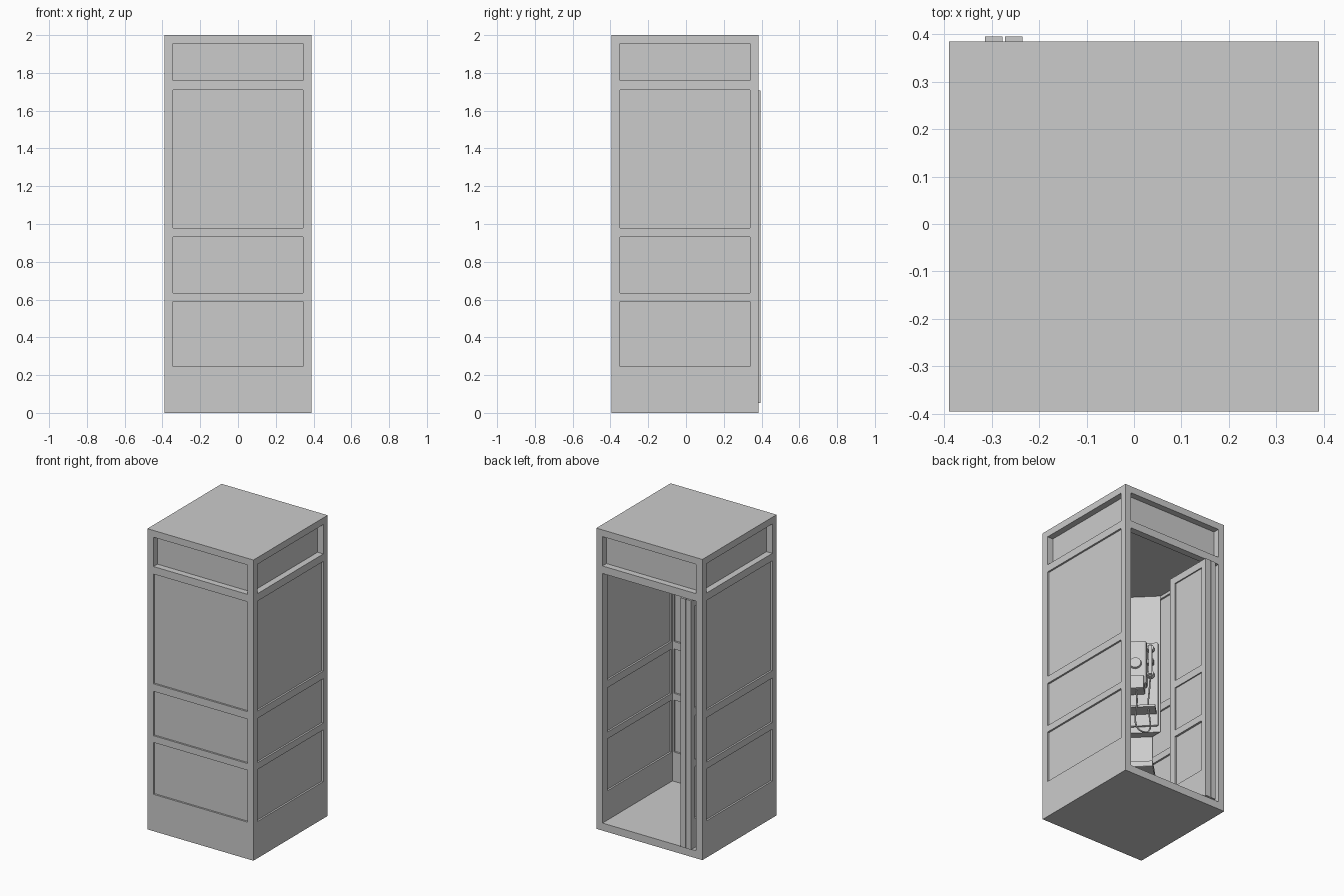
import bpy, bmesh, math
from mathutils import Matrix, Vector

if "Cube" in bpy.data.objects:
    bpy.data.objects.remove(bpy.data.objects["Cube"])

CY = -0.005                      # booth centre in y
H = 0.39                         # half width of booth
IN = 0.345                       # half width of room
ROWS = [(0.245, 0.59), (0.635, 0.93), (0.98, 1.71)]


def finish(bm, name, matrix=None):
    bmesh.ops.recalc_face_normals(bm, faces=bm.faces)
    me = bpy.data.meshes.new(name)
    bm.to_mesh(me)
    bm.free()
    ob = bpy.data.objects.new(name, me)
    bpy.context.collection.objects.link(ob)
    if matrix:
        ob.matrix_world = matrix
    return ob


def add_box(bm, x, y, z, m=Matrix()):
    c = Vector(((x[0] + x[1]) / 2, (y[0] + y[1]) / 2, (z[0] + z[1]) / 2))
    s = Matrix.Diagonal((x[1] - x[0], y[1] - y[0], z[1] - z[0], 1))
    bmesh.ops.create_cube(bm, size=1, matrix=m @ Matrix.Translation(c) @ s)


def box(name, x, y, z, matrix=None, bevel=0):
    bm = bmesh.new()
    add_box(bm, x, y, z)
    if bevel:
        bmesh.ops.bevel(bm, geom=bm.edges[:], offset=bevel, segments=2, affect='EDGES', profile=0.5)
    return finish(bm, name, matrix)


def prism(name, d, z0, z1, matrix):
    bm = bmesh.new()
    f = bm.faces.new([bm.verts.new(p) for p in ((0, 0, z0), (d, d, z0), (-d, d, z0))])
    r = bmesh.ops.extrude_face_region(bm, geom=[f])
    bmesh.ops.translate(bm, vec=(0, 0, z1 - z0),
                        verts=[v for v in r['geom'] if isinstance(v, bmesh.types.BMVert)])
    return finish(bm, name, matrix)


def cut(ob, bm):
    cutter = finish(bm, "cutter")
    cutter.hide_render = True
    mod = ob.modifiers.new("cut", 'BOOLEAN')
    mod.operation, mod.solver, mod.object = 'DIFFERENCE', 'EXACT', cutter
    bpy.context.view_layer.objects.active = ob
    bpy.ops.object.modifier_apply(modifier=mod.name)
    bpy.data.objects.remove(cutter)


# booth shell, hollowed, with the doorway at the back
shell = box("booth_shell", (-H, H), (CY - H, CY + H), (0, 2))
room = bmesh.new()
add_box(room, (-IN, IN), (CY - IN, CY + IN), (0.05, 1.73))
cut(shell, room)
door = bmesh.new()
add_box(door, (-IN, IN), (0.3, 0.5), (0.05, 1.71))
cut(shell, door)

# sign recesses on four sides, window recesses on three, outside and inside
outer, inner = bmesh.new(), bmesh.new()
for i in range(4):
    m = Matrix.Translation((0, CY, 0)) @ Matrix.Rotation(i * math.pi / 2, 4, 'Z')
    add_box(outer, (-IN, IN), (-0.5, -H + 0.042), (1.76, 1.955), m)
    if i != 2:
        for z in ROWS:
            add_box(outer, (-IN, IN), (-0.5, -H + 0.012), z, m)
            add_box(inner, (-0.335, 0.335), (-IN - 0.012, -IN + 0.02), z, m)
cut(shell, outer)
cut(shell, inner)

# two folded door leaves standing at the left of the doorway
for k, x0 in enumerate((-0.272, -0.314)):
    leaf = box(f"door_leaf_{k + 1}", (x0, x0 + 0.037), (0.06, 0.395), (0.052, 1.708))
    bm = bmesh.new()
    for z, deep in zip(((0.245, 0.59), (0.635, 0.93), (0.98, 1.66)), (0.014, 0.008, 0.008)):
        add_box(bm, (x0 + 0.037 - deep, x0 + 0.06), (0.105, 0.355), z)
        add_box(bm, (x0 - 0.02, x0 + deep), (0.105, 0.355), z)
    cut(leaf, bm)

# corner frame: local +y points from the front left corner into the room
corner = Matrix.Translation((-IN, CY - IN, 0)) @ Matrix.Rotation(-math.pi / 4, 4, 'Z')
prism("corner_board", 0.134, 0.78, 1.73, corner)
prism("lower_corner_board", 0.08, 0.05, 0.78, corner)
box("seat", (-0.1, 0.1), (0.07, 0.28), (0.46, 0.5), corner, 0.006)

# telephone
box("phone_back_plate", (-0.12, 0.12), (0.13, 0.148), (0.82, 1.4), corner, 0.006)
box("phone_body", (-0.055, 0.08), (0.14, 0.215), (1.08, 1.38), corner, 0.012)
box("coin_box", (-0.04, 0.065), (0.14, 0.23), (1.04, 1.13), corner, 0.006)
box("directory_shelf", (-0.11, 0.11), (0.13, 0.24), (0.9, 0.915), corner)
bm = bmesh.new()
bmesh.ops.create_cone(bm, cap_ends=True, segments=24, radius1=0.038, radius2=0.034, depth=0.015,
                      matrix=Matrix.Translation((0.012, 0.221, 1.22)) @ Matrix.Rotation(-math.pi / 2, 4, 'X'))
finish(bm, "dial", corner)
box("handset_cradle", (-0.095, -0.05), (0.14, 0.18), (1.24, 1.27), corner, 0.004)
bm = bmesh.new()
add_box(bm, (-0.088, -0.066), (0.185, 0.205), (1.15, 1.35))
finish(bm, "handset_grip", corner)
for n, z in (("ear", 1.34), ("mouth", 1.16)):
    bm = bmesh.new()
    bmesh.ops.create_cone(bm, cap_ends=True, segments=16, radius1=0.02, radius2=0.024, depth=0.03,
                          matrix=Matrix.Translation((-0.077, 0.18, z)) @ Matrix.Rotation(math.pi / 2, 4, 'X'))
    finish(bm, f"handset_{n}piece", corner)

# hanging cord
cu = bpy.data.curves.new("cord", 'CURVE')
cu.dimensions, cu.bevel_depth, cu.bevel_resolution = '3D', 0.005, 1
sp = cu.splines.new('BEZIER')
pts = [(-0.077, 0.185, 1.15), (-0.065, 0.2, 0.97), (-0.035, 0.25, 0.72), (0.0, 0.25, 0.96), (0.01, 0.19, 1.06)]
sp.bezier_points.add(len(pts) - 1)
for b, p in zip(sp.bezier_points, pts):
    b.co = p
    b.handle_left_type = b.handle_right_type = 'AUTO'
cord = bpy.data.objects.new("phone_cord", cu)
bpy.context.collection.objects.link(cord)
cord.matrix_world = corner
